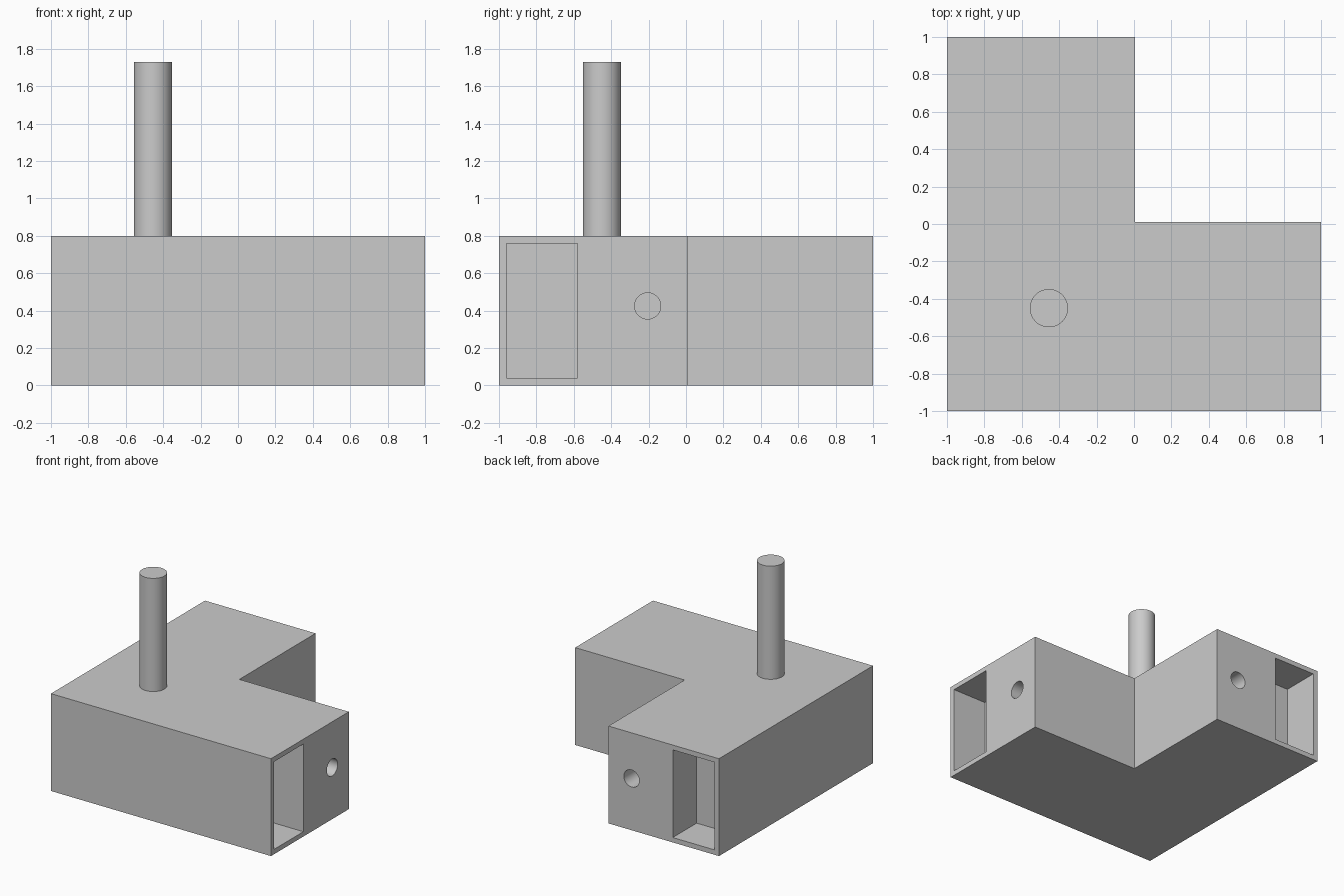
import bpy
import bmesh
from math import pi

default_cube = bpy.data.objects.get("Cube")
if default_cube:
    bpy.data.objects.remove(default_cube, do_unlink=True)

# One plain grey for every part
grey = bpy.data.materials.new("plain_grey")
grey.use_nodes = True
colour = (0.6, 0.6, 0.6, 1)
grey.diffuse_color = colour
grey.node_tree.nodes["Principled BSDF"].inputs["Base Color"].default_value = colour

HEIGHT = 0.8
DEPTH = 0.31       # pocket and hole depth
POCKET = (-0.77, 0.38, 0.40, 0.72)  # centre across, width, centre z, height
HOLE = (-0.205, 0.425, 0.07)        # centre across, centre z, radius


def finish(obj, name):
    obj.name = name
    obj.data.name = name
    obj.data.materials.clear()
    obj.data.materials.append(grey)
    return obj


def box(name, centre, size):
    bpy.ops.mesh.primitive_cube_add(size=1, location=centre)
    obj = finish(bpy.context.object, name)
    obj.scale = size
    return obj


def cylinder(name, centre, radius, depth, rotation=(0, 0, 0)):
    bpy.ops.mesh.primitive_cylinder_add(
        vertices=64, radius=radius, depth=depth, location=centre, rotation=rotation)
    return finish(bpy.context.object, name)


def smooth(obj):
    bpy.ops.object.select_all(action="DESELECT")
    obj.select_set(True)
    bpy.context.view_layer.objects.active = obj
    bpy.ops.object.shade_smooth_by_angle(angle=pi / 6)


# L-shaped block, extruded from its outline
outline = [(-1, -1), (1, -1), (1, 0.01), (0.005, 0.01), (0.005, 1), (-1, 1)]
bm = bmesh.new()
base = bm.faces.new([bm.verts.new((x, y, 0)) for x, y in outline])
top = bmesh.ops.extrude_face_region(bm, geom=[base])["geom"]
bmesh.ops.translate(bm, vec=(0, 0, HEIGHT),
                    verts=[v for v in top if isinstance(v, bmesh.types.BMVert)])
bmesh.ops.recalc_face_normals(bm, faces=bm.faces)
mesh = bpy.data.meshes.new("corner_block")
bm.to_mesh(mesh)
bm.free()
block = bpy.data.objects.new("corner_block", mesh)
bpy.context.collection.objects.link(block)
finish(block, "corner_block")

# Rectangular pocket and round hole in the end of each arm
across, width, pocket_z, tall = POCKET
hole_across, hole_z, hole_radius = HOLE
cutters = []
for arm in ("left", "back"):
    def along(end, side, z):
        return (end, side, z) if arm == "left" else (side, end, z)
    turn = (0, pi / 2, 0) if arm == "left" else (pi / 2, 0, 0)
    cutters.append(box(f"{arm}_pocket_cutter", along(1, across, pocket_z),
                       along(2 * DEPTH, width, tall)))
    cutters.append(cylinder(f"{arm}_hole_cutter", along(1, hole_across, hole_z),
                            hole_radius, 2 * DEPTH, turn))

bpy.context.view_layer.objects.active = block
for cutter in cutters:
    cut = block.modifiers.new(cutter.name, "BOOLEAN")
    cut.operation = "DIFFERENCE"
    cut.solver = "EXACT"
    cut.object = cutter
    cutter.hide_render = True
    bpy.ops.object.modifier_apply(modifier=cut.name)
for cutter in cutters:
    bpy.data.objects.remove(cutter, do_unlink=True)
smooth(block)

# Upright pin standing on the corner
PIN_TOP = 1.73
pin = cylinder("upright_pin", (-0.455, -0.45, (HEIGHT + PIN_TOP) / 2),
               0.102, PIN_TOP - HEIGHT)
smooth(pin)
